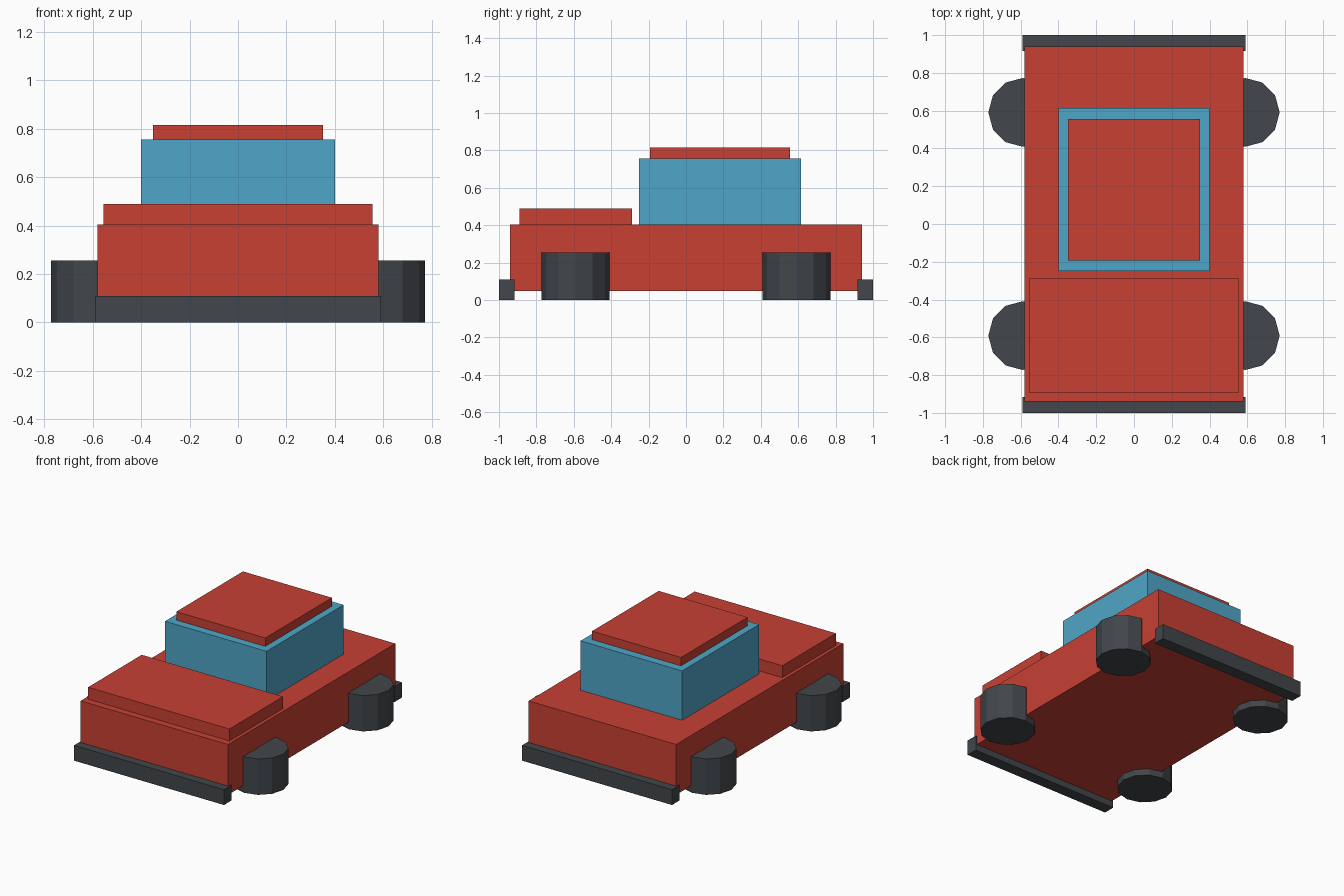
import bpy
import math

if "Cube" in bpy.data.objects:
    bpy.data.objects.remove(bpy.data.objects["Cube"])


def material(name, rgb):
    mat = bpy.data.materials.new(name)
    mat.diffuse_color = (*rgb, 1.0)
    mat.use_nodes = True
    mat.node_tree.nodes["Principled BSDF"].inputs["Base Color"].default_value = mat.diffuse_color
    return mat


RED = material("red paint", (0.578, 0.051, 0.034))
BLUE = material("blue glass", (0.078, 0.381, 0.578))
DARK = material("dark rubber", (0.054, 0.061, 0.069))


def box(name, half_width, y, z, mat):
    """Box centred on x = 0, spanning the given y and z ranges."""
    bpy.ops.mesh.primitive_cube_add(
        size=1, location=(0, (y[0] + y[1]) / 2, (z[0] + z[1]) / 2))
    obj = bpy.context.object
    obj.name = name
    obj.scale = (2 * half_width, y[1] - y[0], z[1] - z[0])
    bpy.ops.object.transform_apply(location=False, rotation=False, scale=True)
    obj.data.materials.append(mat)
    return obj


def wheel(name, x, y):
    """Upright twelve-sided drum with a corner pointing along x."""
    radius, height = 0.182, 0.255
    bpy.ops.mesh.primitive_cylinder_add(
        vertices=12, radius=radius, depth=height, location=(x, y, height / 2))
    obj = bpy.context.object
    obj.name = name
    obj.data.materials.append(DARK)


# Bodywork
box("body", 0.58, (-0.94, 0.94), (0.047, 0.405), RED)
box("hood", 0.556, (-0.891, -0.288), (0.405, 0.49), RED)

# Cabin and roof
box("cabin", 0.40, (-0.25, 0.615), (0.405, 0.756), BLUE)
box("roof", 0.35, (-0.193, 0.556), (0.756, 0.816), RED)

# Bumpers
box("front_bumper", 0.59, (-1.0, -0.917), (0, 0.109), DARK)
box("rear_bumper", 0.59, (0.917, 1.0), (0, 0.109), DARK)

# Wheels
for end, y in (("front", -0.591), ("rear", 0.591)):
    for side, x in (("left", -0.589), ("right", 0.589)):
        wheel(f"{end}_{side}_wheel", x, y)
